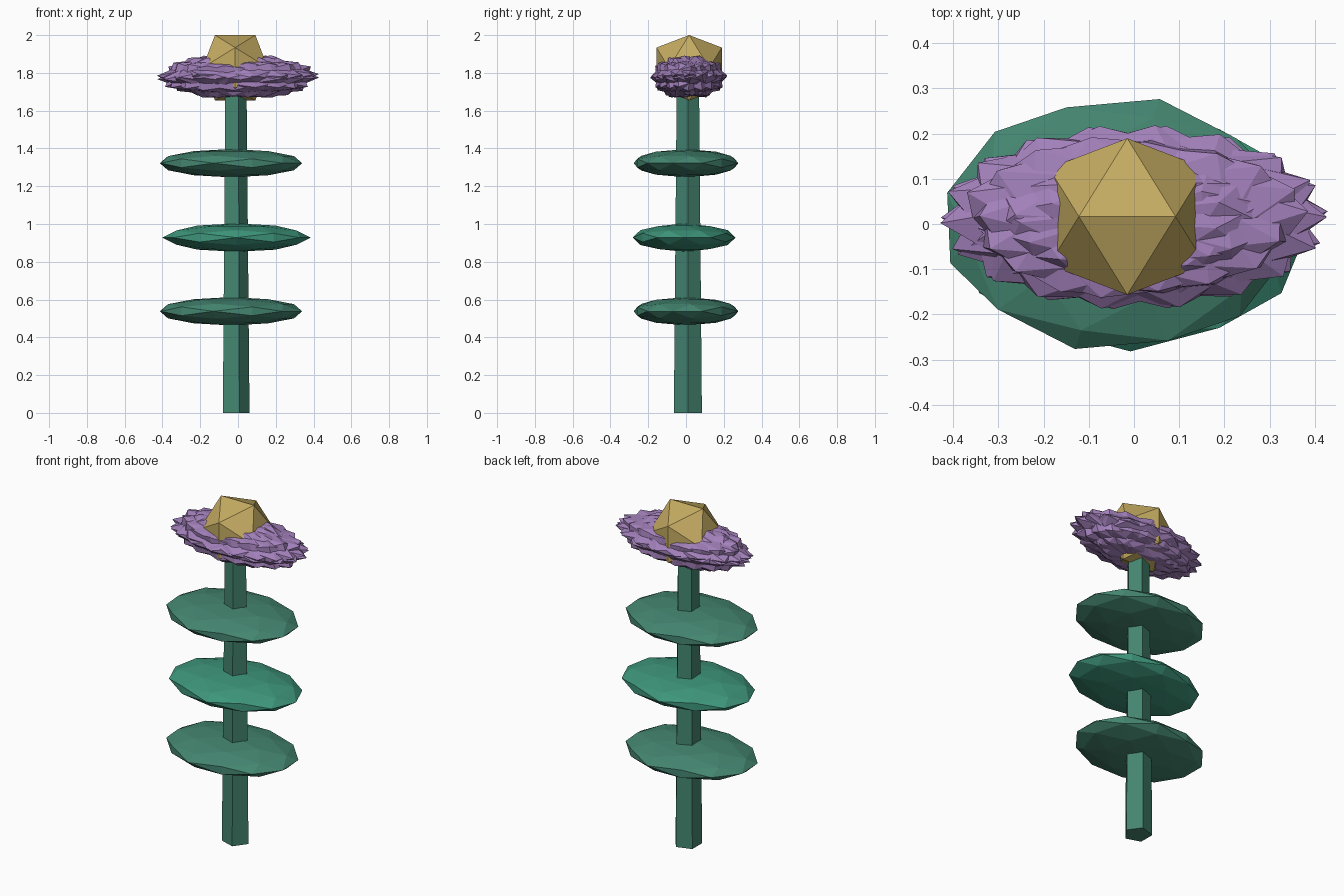
import bpy, bmesh, random
from math import radians
from mathutils import Matrix, Vector, Euler

if "Cube" in bpy.data.objects:
    bpy.data.objects.remove(bpy.data.objects["Cube"])

random.seed(4)
CX, CY = -0.015, 0.013


def material(name, rgb):
    m = bpy.data.materials.new(name)
    m.diffuse_color = (*rgb, 1)
    m.use_nodes = True
    m.node_tree.nodes["Principled BSDF"].inputs["Base Color"].default_value = m.diffuse_color
    return m


STEM = material("stem_green", (0.058, 0.238, 0.163))
BRIGHT = material("bright_leaf_green", (0.048, 0.305, 0.198))
PURPLE = material("petal_purple", (0.36, 0.215, 0.49))
GOLD = material("heart_gold", (0.56, 0.41, 0.122))


def finish(bm, name, mat, loc):
    bmesh.ops.recalc_face_normals(bm, faces=bm.faces)
    me = bpy.data.meshes.new(name)
    bm.to_mesh(me)
    bm.free()
    me.materials.append(mat)
    ob = bpy.data.objects.new(name, me)
    ob.location = loc
    bpy.context.collection.objects.link(ob)
    return ob


def icosahedron(detail=0):
    """Unit icosahedron standing edge-up along x, optionally subdivided."""
    bm = bmesh.new()
    a, t = 0.5257, 0.8507
    for s in (-a, a):
        for u in (-t, t):
            for co in ((s, 0, u), (0, u, s), (u, s, 0)):
                bm.verts.new(co)
    bmesh.ops.convex_hull(bm, input=bm.verts)
    for _ in range(detail):
        bmesh.ops.subdivide_edges(bm, edges=bm.edges[:], cuts=1, use_grid_fill=True)
        for v in bm.verts:
            v.co.normalize()
    return bm


# Five-sided tapering stem
bm = bmesh.new()
bmesh.ops.create_cone(bm, cap_ends=True, segments=5, radius1=0.078, radius2=0.062, depth=1.75)
bmesh.ops.rotate(bm, verts=bm.verts, matrix=Matrix.Rotation(radians(-90), 3, 'Z'))
finish(bm, "stem", STEM, (CX - 0.002, CY - 0.003, 0.875))

# Three flat faceted leaf tiers
for i, (x, y, z, sx, sy, turn, mat) in enumerate((
        (-0.037, 0, 0.538, 0.388, 0.285, -14, STEM),
        (-0.008, -0.01, 0.928, 0.393, 0.272, 0, BRIGHT),
        (-0.037, 0, 1.322, 0.388, 0.285, -14, STEM))):
    bm = icosahedron(1)
    bm.transform(Matrix.Diagonal((sx, sy, 0.075, 1)) @ Matrix.Rotation(radians(turn), 4, 'Z'))
    finish(bm, f"leaf_tier_{i + 1}", mat, (x, y, z))

# Spiky blossom: interleaved turned icosahedra, flattened and stretched along x
PETALS = 9
for i in range(PETALS):
    bm = icosahedron()
    tilt = Euler((random.uniform(-0.12, 0.12), random.uniform(-0.12, 0.12),
                  radians(180 * i / PETALS + 32)))
    bm.transform(Matrix.Diagonal((0.43, 0.205, 0.124, 1)) @ tilt.to_matrix().to_4x4())
    finish(bm, f"blossom_petals_{i + 1}", PURPLE, (0, 0.015, 1.78))

# Golden heart
bm = icosahedron()
bm.transform(Matrix.Scale(0.2035, 4))
finish(bm, "blossom_heart", GOLD, (CX, 0.0165, 1.827))
